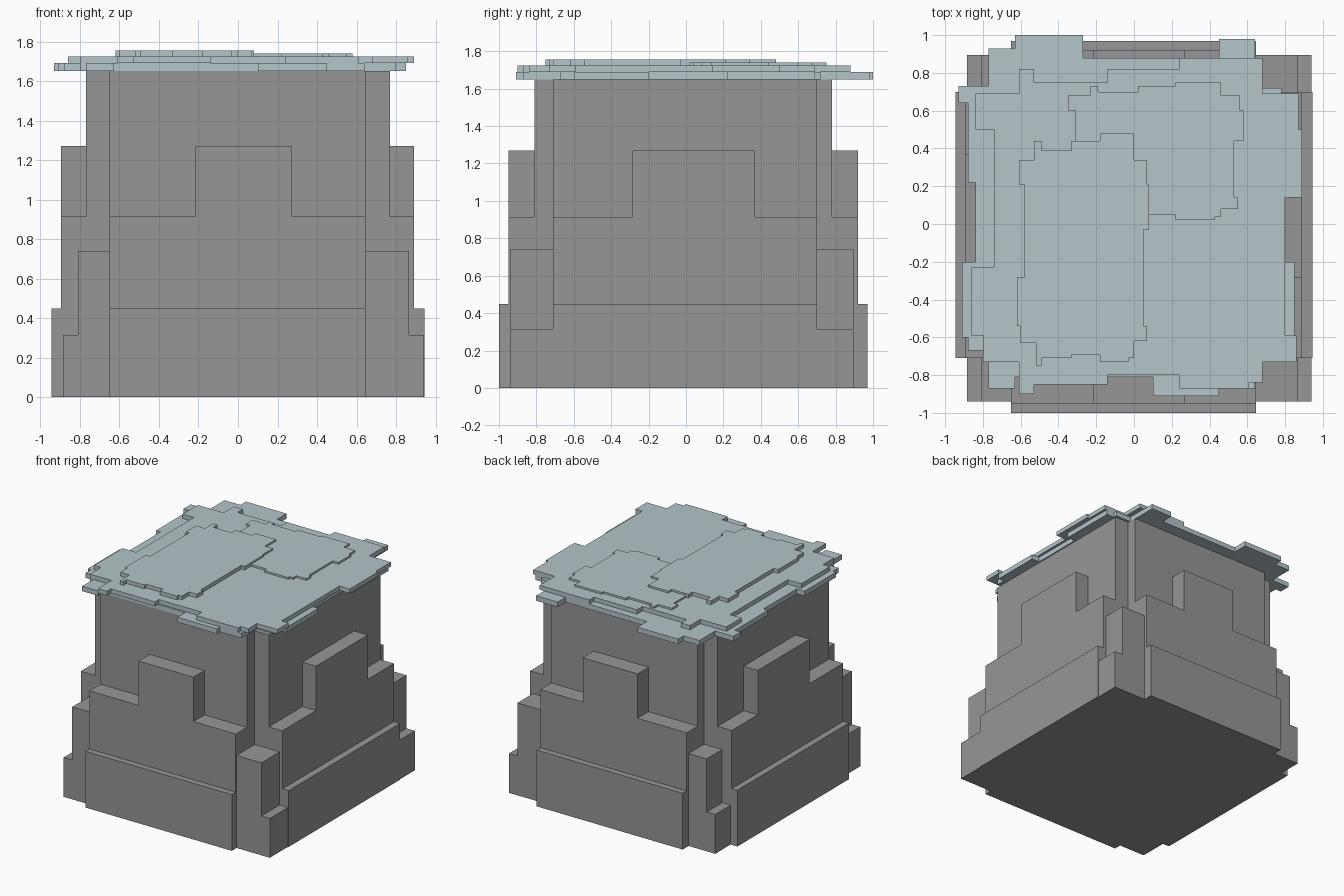
import bpy
import bmesh

cube = bpy.data.objects.get("Cube")
if cube:
    bpy.data.objects.remove(cube, do_unlink=True)


def make_material(name, color):
    mat = bpy.data.materials.new(name)
    mat.use_nodes = True
    mat.diffuse_color = (*color, 1)
    shader = next(n for n in mat.node_tree.nodes if n.type == "BSDF_PRINCIPLED")
    shader.inputs["Base Color"].default_value = (*color, 1)
    return mat


stone = make_material("grey stone", (0.305, 0.305, 0.305))
ice = make_material("pale ice", (0.46, 0.56, 0.585))

# Where profile coordinates (u, v) and extrusion depth w end up in space
PLACE = {
    "x": lambda u, v, w: (w, u, v),
    "y": lambda u, v, w: (u, w, v),
    "z": lambda u, v, w: (u, v, w),
}


def stepped_prism(name, steps, low, high, axis, mat):
    """Extrude a right-angled outline; each step is a tread start u and height v.
    All sizes are in hundredths of a unit."""
    outline = []
    for (u, v), (next_u, _) in zip(steps, steps[1:] + steps[:1]):
        outline += [(u, v), (next_u, v)]
    bm = bmesh.new()
    rings = [
        [bm.verts.new([c / 100 for c in PLACE[axis](u, v, w)]) for u, v in outline]
        for w in (low, high)
    ]
    bm.faces.new(rings[0])
    bm.faces.new(rings[1])
    count = len(outline)
    for i in range(count):
        j = (i + 1) % count
        bm.faces.new((rings[0][i], rings[0][j], rings[1][j], rings[1][i]))
    bmesh.ops.recalc_face_normals(bm, faces=bm.faces)
    mesh = bpy.data.meshes.new(name)
    bm.to_mesh(mesh)
    bm.free()
    mesh.materials.append(mat)
    obj = bpy.data.objects.new(name, mesh)
    bpy.context.collection.objects.link(obj)
    return obj


# Tall core with notched corners
LEFT, RIGHT, FRONT, BACK = -65, 64.5, -71, 70
stepped_prism(
    "stone_core",
    [(LEFT, 78), (RIGHT, BACK), (77, FRONT), (RIGHT, -81), (LEFT, FRONT), (-77, BACK)],
    0, 165, "z", stone,
)

# Two layers of cladding on each side: battlement panel and low plinth
sides = [
    # name, axis, panel span, merlon span, core face, panel face, plinth face
    ("front", "y", (LEFT, RIGHT), (-21.5, 27), -81, -95, -100),
    ("back", "y", (LEFT, RIGHT), (-21.5, 27), 78, 92, 97),
    ("left", "x", (FRONT, BACK), (-28.5, 37), 77, 89, 94.5),
    ("right", "x", (FRONT, BACK), (-28.5, 37), -77, -89.5, -94.5),
]
for name, axis, (a, b), (c, d), core, panel, plinth in sides:
    stepped_prism(name + "_panel", [(a, 91.5), (c, 127), (d, 91.5), (b, 0)],
                  core, panel, axis, stone)
    stepped_prism(name + "_plinth", [(a, 45), (b, 0)], panel, plinth, axis, stone)

# Stepped buttress in each corner
for depth, inner, outer in (("front", FRONT, -94), ("back", BACK, 89.5)):
    for side, start, tall, low in (("left", RIGHT, 86.5, 94), ("right", LEFT, -81, -88.5)):
        stepped_prism(f"{depth}_{side}_buttress", [(start, 74), (tall, 31.5), (low, 0)],
                      inner, outer, "y", stone)

# Ragged ice sheets stacked on the roof
lower_sheet = [
    (-93, 73), (-77, 93), (-63, 100), (-27, 88), (45, 98), (64, 72), (78, 69), (85, 22),
    (78, -20), (85, -60), (80, -67), (64, -87), (45, -91), (10, -81), (-63, -87),
    (-77, -73), (-80, -67), (-88, -60), (-91, -20), (-84, 22), (-88, 64),
]
upper_sheet = [
    (-84, 69), (-61, 82), (-53, 75), (-14, 82), (24, 88), (68, 69), (87, 50), (89, 14),
    (80, -59), (86, -73), (68, -84), (61, -87), (24, -80), (-14, -85), (-53, -90),
    (-61, -73), (-80, -59), (-86, -23), (-74, 50),
]
large_patch = [
    (-61, 34), (-53, 44), (-49, 39), (-33, 44), (-18, 48), (0, 34), (7, 21), (8, -3),
    (5, -54), (7, -62), (0, -71), (-3, -73), (-18, -69), (-33, -71), (-49, -75),
    (-52, -63), (-60, -54), (-62, -28), (-58, 21),
]
small_patch = [
    (-35, 68), (-23, 73), (-19, 70), (2, 73), (22, 75), (46, 68), (56, 60), (58, 44),
    (53, 14), (55, 8), (46, 4), (43, 2), (22, 5), (0, 42), (-31, 60),
]
stepped_prism("lower_ice_sheet", lower_sheet, 165, 169, "z", ice)
stepped_prism("upper_ice_sheet", upper_sheet, 169, 172.5, "z", ice)
stepped_prism("large_ice_patch", large_patch, 172.5, 175.5, "z", ice)
stepped_prism("small_ice_patch", small_patch, 172.5, 174, "z", ice)
